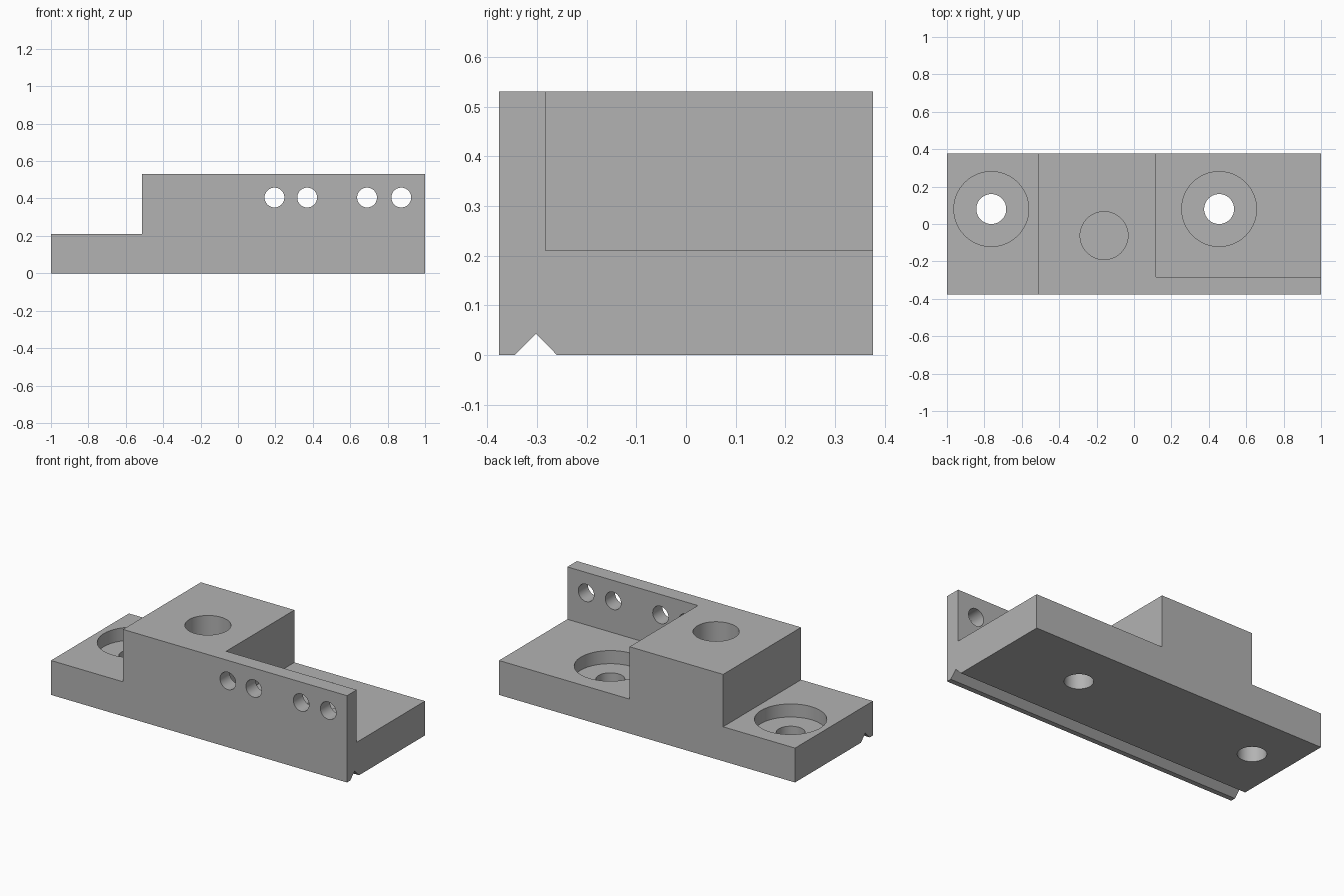
import bpy, bmesh, math
from mathutils import Matrix, Vector

cube = bpy.data.objects.get("Cube")
if cube:
    bpy.data.objects.remove(cube, do_unlink=True)

grey = bpy.data.materials.new("plain grey")
grey.use_nodes = True
grey.diffuse_color = (0.45, 0.45, 0.45, 1)
grey.node_tree.nodes["Principled BSDF"].inputs["Base Color"].default_value = (0.45, 0.45, 0.45, 1)

HEIGHT, BASE, HALF_Y = 0.53, 0.21, 0.376


def make_object(name, bm):
    bmesh.ops.recalc_face_normals(bm, faces=bm.faces)
    mesh = bpy.data.meshes.new(name)
    bm.to_mesh(mesh)
    bm.free()
    mesh.materials.append(grey)
    obj = bpy.data.objects.new(name, mesh)
    bpy.context.collection.objects.link(obj)
    return obj


def box(name, low, high):
    low, high = Vector(low), Vector(high)
    bm = bmesh.new()
    bmesh.ops.create_cube(bm, size=1, matrix=Matrix.Translation((low + high) / 2)
                          @ Matrix.Diagonal((*(high - low), 1)))
    return make_object(name, bm)


def cylinder(name, centre, radius, depth, along_y=False):
    turn = Matrix.Rotation(math.pi / 2 if along_y else 0, 4, 'X')
    bm = bmesh.new()
    bmesh.ops.create_cone(bm, cap_ends=True, segments=64, radius1=radius, radius2=radius,
                          depth=depth, matrix=Matrix.Translation(centre) @ turn)
    return make_object(name, bm)


# Solid body: side profile with the V groove underneath, extruded along x
profile = [(-HALF_Y, 0), (-0.345, 0), (-0.302, 0.043), (-0.26, 0),
           (HALF_Y, 0), (HALF_Y, HEIGHT), (-HALF_Y, HEIGHT)]
bm = bmesh.new()
end = bm.faces.new([bm.verts.new((-1, y, z)) for y, z in profile])
sweep = bmesh.ops.extrude_face_region(bm, geom=[end])["geom"]
bmesh.ops.translate(bm, vec=(2, 0, 0), verts=[v for v in sweep if isinstance(v, bmesh.types.BMVert)])
body = make_object("mounting_block", bm)

# Low step on one end, pocket behind the thin wall on the other
cutters = [box("step_cutter", (-2, -1, BASE), (-0.514, 1, 1)),
           box("pocket_cutter", (0.118, -0.283, BASE), (2, 1, 1))]

# Counterbored screw holes
for x in (-0.763, 0.455):
    cutters.append(cylinder("screw_hole_cutter", (x, 0.08, 0.1), 0.08, 0.6))
    cutters.append(cylinder("counterbore_cutter", (x, 0.08, BASE + 0.02), 0.2, 0.2))

# Blind hole in the raised block
cutters.append(cylinder("blind_hole_cutter", (-0.16, -0.062, HEIGHT), 0.128, 0.64))

# Row of holes through the thin wall
for x in (0.195, 0.37, 0.69, 0.873):
    cutters.append(cylinder("wall_hole_cutter", (x, -0.33, 0.405), 0.053, 0.2, True))

for cutter in cutters:
    cutter.hide_render = True
    mod = body.modifiers.new(cutter.name, 'BOOLEAN')
    mod.operation = 'DIFFERENCE'
    mod.solver = 'EXACT'
    mod.object = cutter

# Apply the cuts and discard the helpers
bpy.ops.object.select_all(action='DESELECT')
body.select_set(True)
bpy.context.view_layer.objects.active = body
for mod in list(body.modifiers):
    bpy.ops.object.modifier_apply(modifier=mod.name)
for cutter in cutters:
    bpy.data.objects.remove(cutter, do_unlink=True)
bpy.ops.object.shade_smooth_by_angle(angle=math.radians(30))
